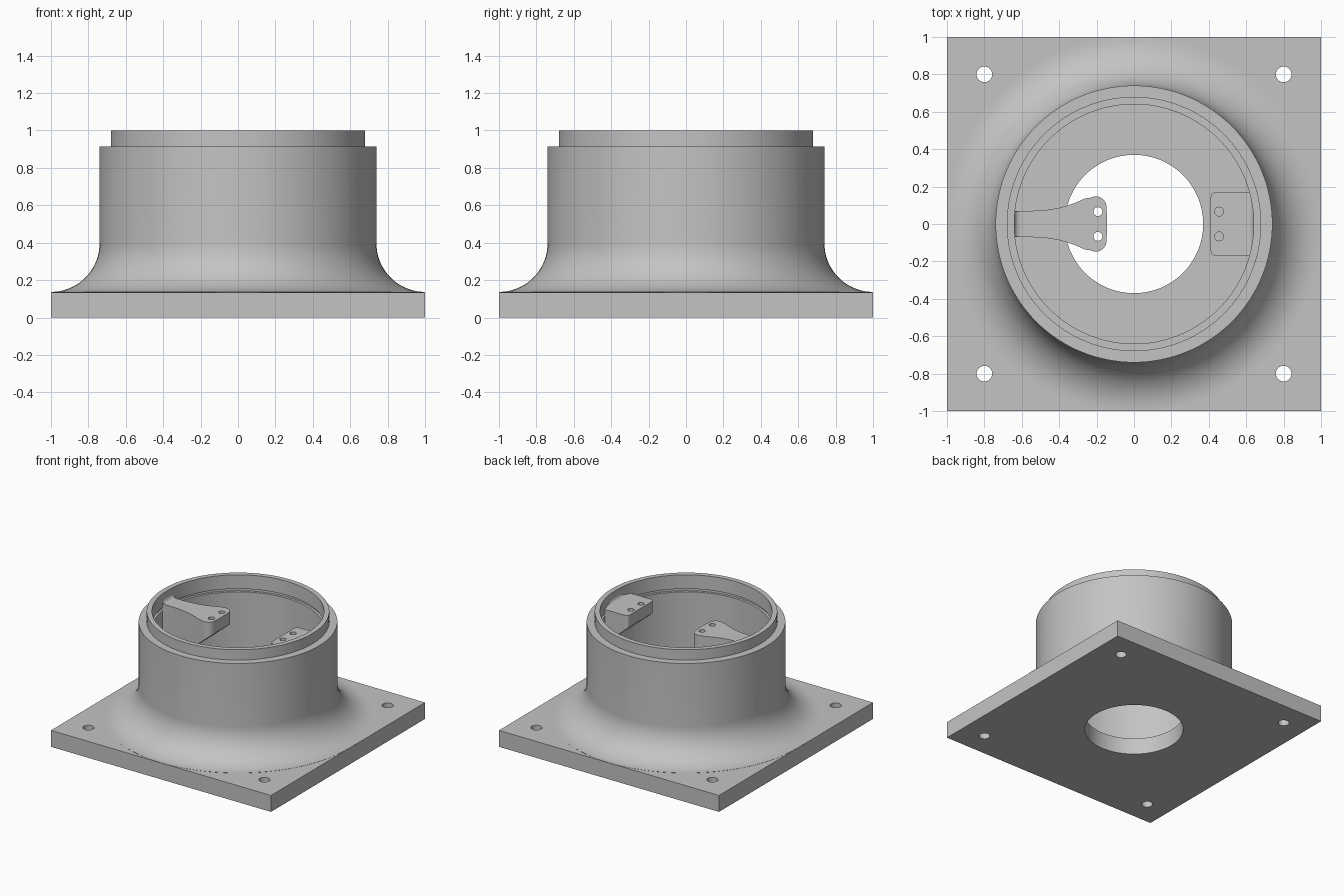
import bpy
import bmesh
import math
from mathutils import Matrix

if "Cube" in bpy.data.objects:
    bpy.data.objects.remove(bpy.data.objects["Cube"], do_unlink=True)

GREY = (0.55, 0.55, 0.55, 1.0)
grey = bpy.data.materials.new("plain_grey")
grey.use_nodes = True
grey.diffuse_color = GREY
grey.node_tree.nodes["Principled BSDF"].inputs["Base Color"].default_value = GREY

PLATE_TOP = 0.135
SHELF_TOP = 0.915


def arc(cx, cy, r, start, end, n):
    """Points along an arc, angles in degrees."""
    angles = [math.radians(start + (end - start) * i / n) for i in range(n + 1)]
    return [(cx + r * math.cos(a), cy + r * math.sin(a)) for a in angles]


def circle(cx, cy, r, n=32):
    return arc(cx, cy, r, 0, 360, n)[:-1]


def finish(obj):
    obj.data.materials.clear()
    obj.data.materials.append(grey)
    bpy.ops.object.select_all(action="DESELECT")
    obj.select_set(True)
    bpy.context.view_layer.objects.active = obj
    bpy.ops.object.shade_smooth_by_angle(angle=math.radians(30))
    return obj


def slab(name, loops, bottom, top):
    """Extrude a flat outline with holes between two heights."""
    curve = bpy.data.curves.new(name, "CURVE")
    curve.dimensions = "2D"
    curve.fill_mode = "BOTH"
    curve.extrude = (top - bottom) / 2
    for points in loops:
        spline = curve.splines.new("POLY")
        spline.points.add(len(points) - 1)
        for p, (x, y) in zip(spline.points, points):
            p.co = (x, y, 0, 1)
        spline.use_cyclic_u = True
    source = bpy.data.objects.new(name + "_outline", curve)
    bpy.context.collection.objects.link(source)
    bpy.context.view_layer.update()
    graph = bpy.context.evaluated_depsgraph_get()
    mesh = bpy.data.meshes.new_from_object(source.evaluated_get(graph))
    bpy.data.objects.remove(source, do_unlink=True)
    mesh.transform(Matrix.Translation((0, 0, (top + bottom) / 2)))
    bm = bmesh.new()
    bm.from_mesh(mesh)
    bmesh.ops.remove_doubles(bm, verts=bm.verts, dist=1e-5)
    bmesh.ops.recalc_face_normals(bm, faces=bm.faces)
    bm.to_mesh(mesh)
    bm.free()
    obj = bpy.data.objects.new(name, mesh)
    bpy.context.collection.objects.link(obj)
    return finish(obj)


def lathe(name, profile, steps=128):
    """Revolve a closed profile of (radius, height) around z."""
    bm = bmesh.new()
    verts = [bm.verts.new((r, 0, z)) for r, z in profile]
    edges = [bm.edges.new((v, verts[i - 1])) for i, v in enumerate(verts)]
    bmesh.ops.spin(bm, geom=verts + edges, cent=(0, 0, 0), axis=(0, 0, 1),
                   angle=math.tau, steps=steps, use_merge=True)
    bmesh.ops.remove_doubles(bm, verts=bm.verts, dist=1e-5)
    bmesh.ops.recalc_face_normals(bm, faces=bm.faces)
    mesh = bpy.data.meshes.new(name)
    bm.to_mesh(mesh)
    bm.free()
    obj = bpy.data.objects.new(name, mesh)
    bpy.context.collection.objects.link(obj)
    return finish(obj)


def slope_underside(obj, tip):
    """Deepen the underside toward the wall, like a gusset."""
    for v in obj.data.vertices:
        if v.co.z < SHELF_TOP - 0.05:
            v.co.z -= 0.85 * max(0, abs(v.co.x) - tip)
    obj.data.update()


def wall_fillet(name, side, half_width):
    """Small concave fillet where a shelf meets the wall."""
    r = 0.035
    points = [(0.655, SHELF_TOP - 0.01)] + [(0.605, SHELF_TOP - 0.01)]
    points += arc(0.605, SHELF_TOP + r, r, -90, 0, 6)
    points += [(0.655, SHELF_TOP + r)]
    obj = slab(name, [points], -half_width, half_width)
    obj.data.transform(Matrix.Rotation(math.pi / 2, 4, "X"))
    if side < 0:
        obj.data.transform(Matrix.Rotation(math.pi, 4, "Z"))


# Square base plate with bore and corner screw holes
square = [(-1, -1), (1, -1), (1, 1), (-1, 1)]
screws = [circle(0.8 * x, 0.8 * y, 0.042) for x, y in square]
slab("base_plate", [square, circle(0, 0, 0.37, 96)] + screws, 0, PLATE_TOP)

# Flared tube with a stepped rim and a thin inner groove
flare = arc(1.0, PLATE_TOP + 0.262, 0.26, 270, 180, 20)
rim = [(0.74, SHELF_TOP), (0.68, SHELF_TOP), (0.68, 1.0), (0.64, 1.0)]
inside = [(0.64, 0.885), (0.66, 0.885), (0.66, 0.86), (0.64, 0.86),
          (0.64, PLATE_TOP - 0.01), (0.99, PLATE_TOP - 0.01)]
lathe("flared_tube", flare + rim + inside)

# Long arm reaching inward, widening to a paddle with two holes
half = [(-0.655, 0.068), (-0.55, 0.07), (-0.47, 0.075), (-0.41, 0.084),
        (-0.36, 0.097), (-0.31, 0.115), (-0.26, 0.137)]
half += arc(-0.205, 0.09, 0.058, 120, 10, 10) + [(-0.145, 0.05)]
outline = half + [(x, -y) for x, y in reversed(half)]
holes = [circle(-0.193, s * 0.066, 0.024, 24) for s in (-1, 1)]
arm = slab("long_arm", [outline] + holes, SHELF_TOP - 0.1, SHELF_TOP)
slope_underside(arm, 0.145)
wall_fillet("long_arm_fillet", -1, 0.068)

# Short shelf on the opposite wall
half = [(0.655, 0.172)] + arc(0.44, 0.142, 0.03, 90, 180, 6)
outline = half + [(x, -y) for x, y in reversed(half)]
holes = [circle(0.455, s * 0.066, 0.024, 24) for s in (-1, 1)]
shelf = slab("short_shelf", [outline] + holes, SHELF_TOP - 0.1, SHELF_TOP)
slope_underside(shelf, 0.41)
wall_fillet("short_shelf_fillet", 1, 0.172)
